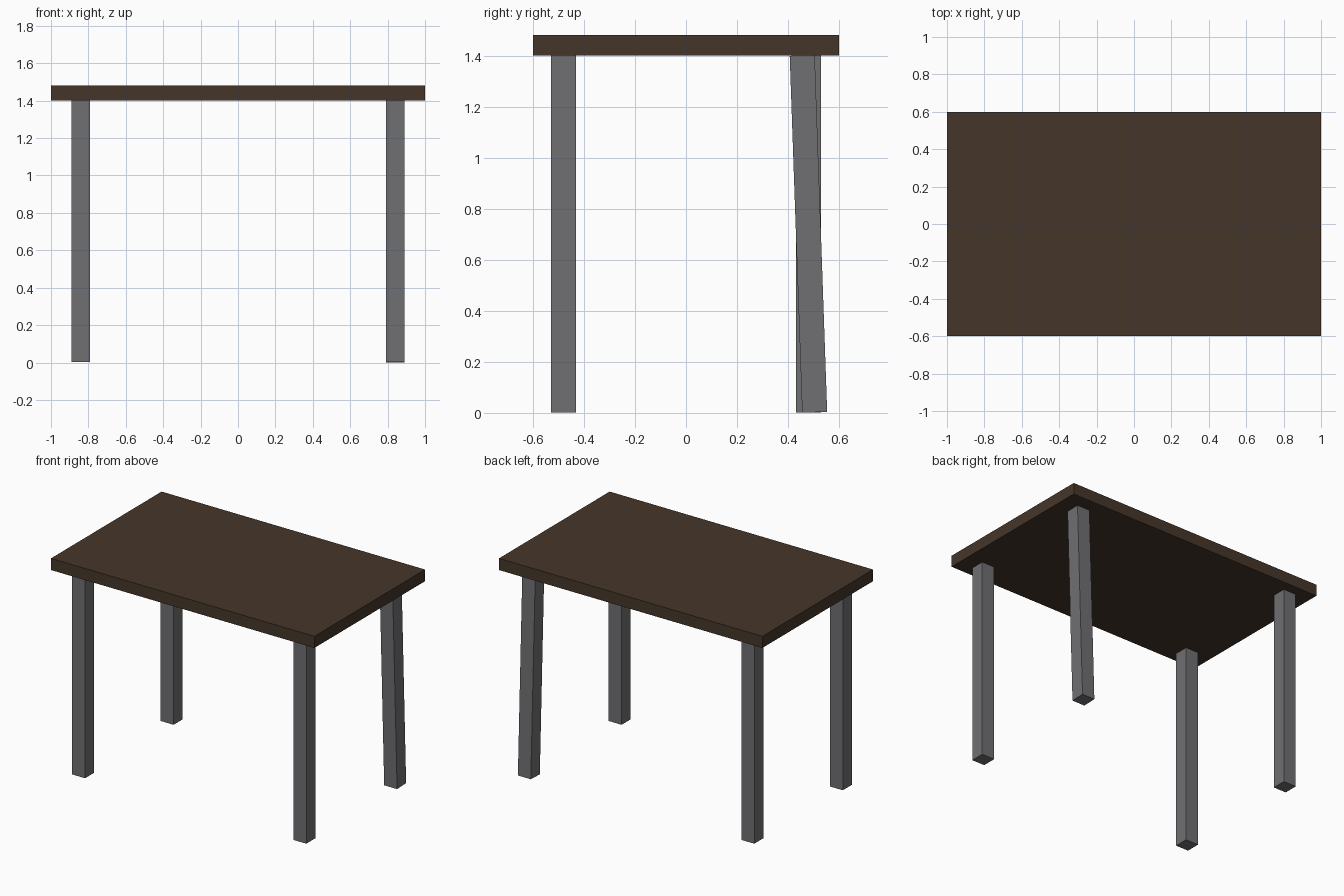
import bpy
from math import radians

if "Cube" in bpy.data.objects:
    bpy.data.objects.remove(bpy.data.objects["Cube"])


def material(name, color):
    mat = bpy.data.materials.new(name)
    mat.diffuse_color = (*color, 1)
    mat.use_nodes = True
    mat.node_tree.nodes["Principled BSDF"].inputs["Base Color"].default_value = mat.diffuse_color
    return mat


def box(name, size, center, mat, tilt=0):
    bpy.ops.mesh.primitive_cube_add(size=1, location=center)
    ob = bpy.context.object
    ob.name = name
    ob.scale = size
    bpy.ops.object.transform_apply(location=False, rotation=False, scale=True)
    ob.rotation_euler.x = tilt
    ob.data.materials.append(mat)
    return ob


wood = material("dark_wood", (0.06, 0.037, 0.023))
metal = material("grey_metal", (0.16, 0.162, 0.17))

# Table top
box("table_top", (2, 1.2, 0.08), (0, 0, 1.442), wood)

# Four square legs; the back right one leans slightly backwards at the foot
for side, x in (("left", -0.84), ("right", 0.84)):
    for end, y in (("front", -0.48), ("back", 0.48)):
        leaning = side == "right" and end == "back"
        box(f"{end}_{side}_leg", (0.098, 0.098, 1.4), (x, y, 0.702), metal,
            radians(2) if leaning else 0)
